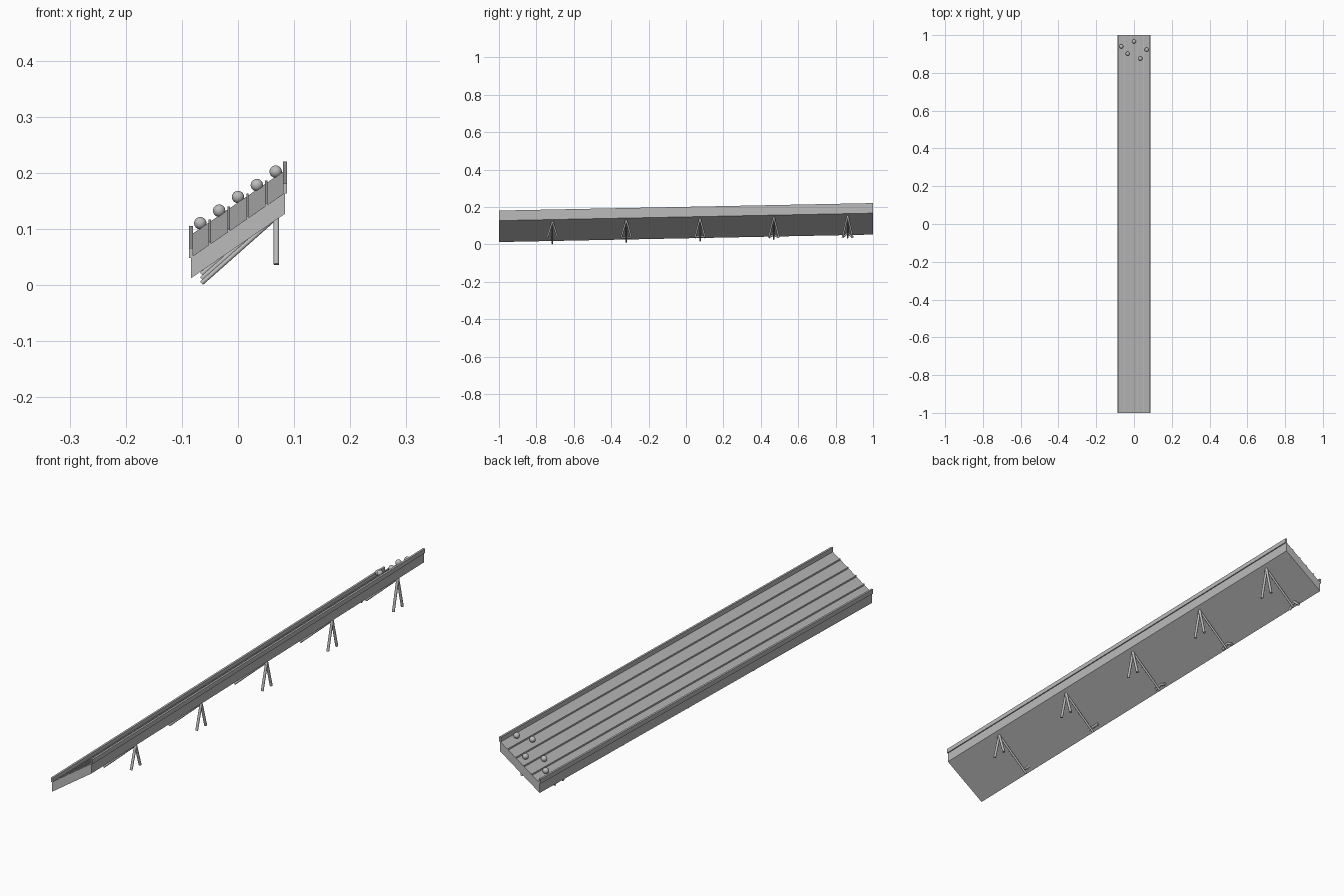
import bpy, bmesh
from mathutils import Vector

if "Cube" in bpy.data.objects:
    bpy.data.objects.remove(bpy.data.objects["Cube"])

SX, SY = 0.686, 0.02          # deck slope across and along


def under(x, y):
    """Height of the deck underside."""
    return 0.0125 + (x + 0.0835) * SX + (y + 1) * SY


THICK = 0.0375
grey = bpy.data.materials.new("plain grey")
grey.diffuse_color = (0.5, 0.5, 0.5, 1)
grey.use_nodes = True
grey.node_tree.nodes["Principled BSDF"].inputs["Base Color"].default_value = grey.diffuse_color


def finish(name, bm, smooth=False):
    bmesh.ops.recalc_face_normals(bm, faces=bm.faces)
    me = bpy.data.meshes.new(name)
    bm.to_mesh(me)
    bm.free()
    me.materials.append(grey)
    ob = bpy.data.objects.new(name, me)
    bpy.context.collection.objects.link(ob)
    if smooth:
        bpy.ops.object.select_all(action='DESELECT')
        ob.select_set(True)
        bpy.context.view_layer.objects.active = ob
        bpy.ops.object.shade_smooth_by_angle()
    return ob


def slanted_bar(name, x0, x1, z0, z1, level):
    """Full-length bar following the slope; z is measured from the underside.
    level keeps its top flat across."""
    bm = bmesh.new()
    bmesh.ops.create_cube(bm, size=1)
    for v in bm.verts:
        x = x0 if v.co.x < 0 else x1
        y = -1 if v.co.y < 0 else 1
        ref = (x0 + x1) / 2 if level else x
        v.co = (x, y, under(ref, y) + (z0 if v.co.z < 0 else z1))
    return finish(name, bm)


def rod(name, a, b, r):
    a, b = Vector(a), Vector(b)
    bm = bmesh.new()
    bmesh.ops.create_cone(bm, cap_ends=True, segments=16, radius1=r, radius2=r,
                          depth=(b - a).length)
    q = (b - a).to_track_quat('Z', 'Y')
    for v in bm.verts:
        v.co = q @ v.co + (a + b) / 2
    return finish(name, bm, True)


# Deck, side rails and lane dividers
slanted_bar("deck", -0.0835, 0.0835, 0, THICK, False)
for s, n in ((-1, "left"), (1, "right")):
    x = s * 0.0838
    slanted_bar(n + "_rail", x - 0.0038, x + 0.0038, THICK - 0.001, THICK + 0.016, True)
for i in range(4):
    x = -0.0503 + i * 0.0336
    slanted_bar(f"lane_divider_{i + 1}", x - 0.002, x + 0.002, THICK - 0.002, THICK + 0.0045, True)

# Trestles: splayed leg pairs on both sides and a diagonal brace
for i in range(5):
    y = -0.714 + i * 0.3945
    for s, n in ((-1, "left"), (1, "right")):
        x = s * 0.0685
        for d, m in ((-1, "front"), (1, "back")):
            rod(f"{n}_{m}_leg_{i + 1}", (x, y, under(x, y)), (x, y + d * 0.027, 0.037), 0.005)
    rod(f"brace_{i + 1}", (0.068, y, under(0.068, y) - 0.001),
        (-0.065, y, 0.0035 + (y + 0.714) * SY), 0.004)

# Balls waiting at the high end, one per lane
for i, y in enumerate((0.94, 0.902, 0.966, 0.876, 0.923)):
    x = -0.0672 + i * 0.0336
    bm = bmesh.new()
    bmesh.ops.create_uvsphere(bm, u_segments=24, v_segments=16, radius=0.011)
    bmesh.ops.translate(bm, verts=bm.verts, vec=(x, y, under(x, y) + THICK + 0.0105))
    finish(f"ball_{i + 1}", bm, True)
